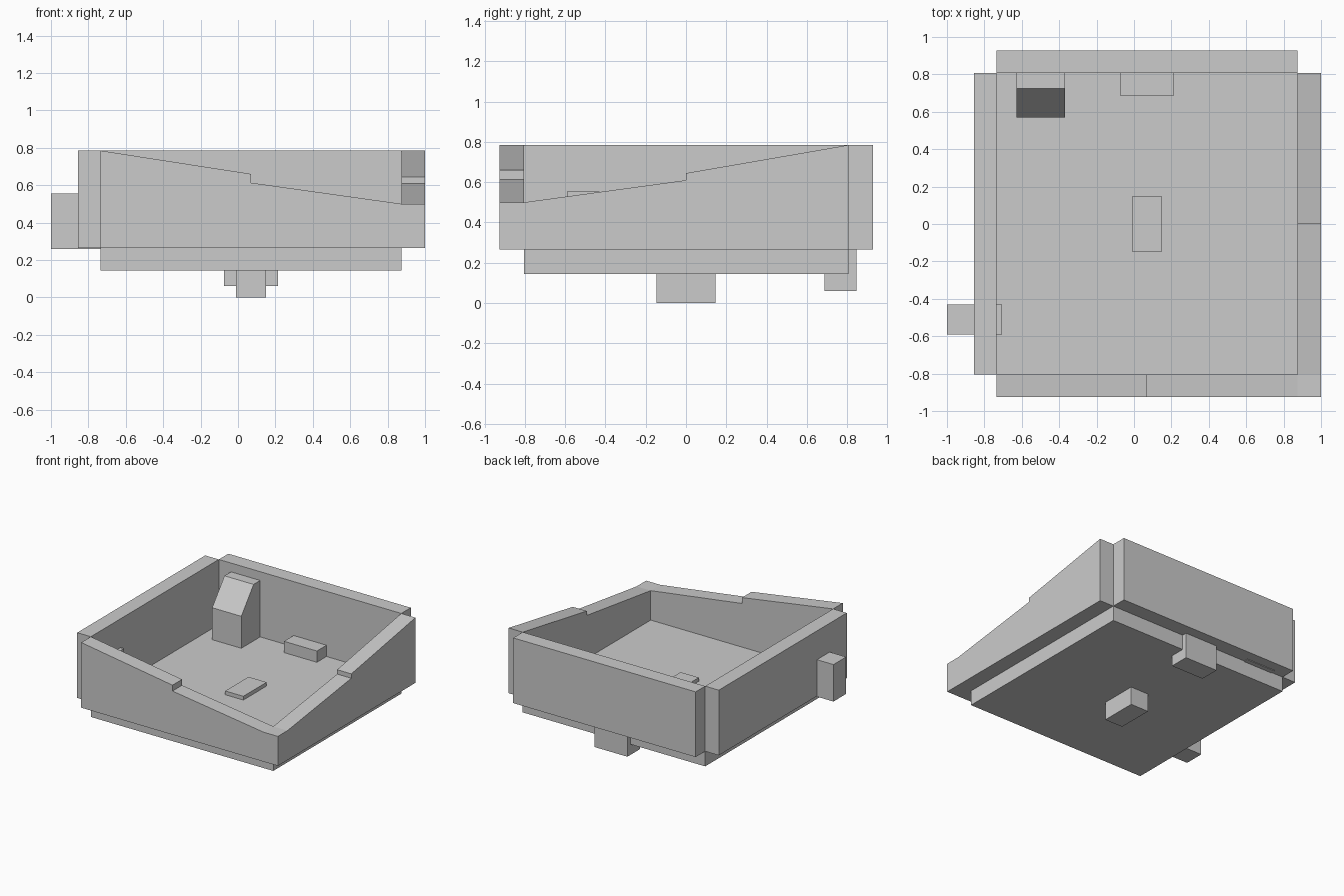
import bpy, bmesh
from mathutils import Vector

if "Cube" in bpy.data.objects:
    bpy.data.objects.remove(bpy.data.objects["Cube"])


def prism(name, profile, axis, lo, hi):
    """Extrude a 2D profile along x (profile is y,z) or y (profile is x,z)."""
    bm = bmesh.new()
    place = (lambda a, b: (lo, a, b)) if axis == 'x' else (lambda a, b: (a, lo, b))
    face = bm.faces.new([bm.verts.new(place(a, b)) for a, b in profile])
    ext = bmesh.ops.extrude_face_region(bm, geom=[face], use_keep_orig=True)
    verts = [v for v in ext['geom'] if isinstance(v, bmesh.types.BMVert)]
    step = Vector((hi - lo, 0, 0)) if axis == 'x' else Vector((0, hi - lo, 0))
    bmesh.ops.translate(bm, verts=verts, vec=step)
    bmesh.ops.recalc_face_normals(bm, faces=bm.faces[:])
    mesh = bpy.data.meshes.new(name)
    bm.to_mesh(mesh)
    bm.free()
    obj = bpy.data.objects.new(name, mesh)
    bpy.context.collection.objects.link(obj)
    return obj


def box(name, x, y, z):
    return prism(name, [(x[0], z[0]), (x[1], z[0]), (x[1], z[1]), (x[0], z[1])], 'y', *y)


BASE, TOP, LOW = 0.265, 0.785, 0.50

# Floor slab
box("floor", (-0.735, 0.875), (-0.805, 0.808), (0.145, BASE))

# Full-height walls
box("left_wall", (-0.855, -0.735), (-0.805, 0.808), (BASE, TOP))
box("back_wall", (-0.735, 0.875), (0.808, 0.928), (BASE, TOP))

# Sloped, stepped walls meeting at the low front right corner
prism("front_wall", [(-0.735, BASE), (1, BASE), (1, LOW), (0.875, LOW),
                     (0.07, 0.613), (0.07, 0.66), (-0.735, TOP)], 'y', -0.926, -0.805)
prism("right_wall", [(-0.805, BASE), (0.808, BASE), (0.808, TOP),
                     (0, 0.645), (0, 0.61), (-0.805, LOW)], 'x', 0.875, 1)

# Blocks passing through the floor and the left wall
box("center_block", (-0.01, 0.15), (-0.147, 0.147), (0, 0.295))
box("back_block", (-0.075, 0.215), (0.687, 0.846), (0.06, 0.355))
box("side_block", (-1, -0.705), (-0.59, -0.43), (0.26, 0.555))

# Wedge-topped block against the back wall
prism("wedge_block", [(0.57, 0.26), (0.846, 0.26), (0.846, 0.715),
                      (0.725, 0.715), (0.57, 0.52)], 'x', -0.627, -0.37)
